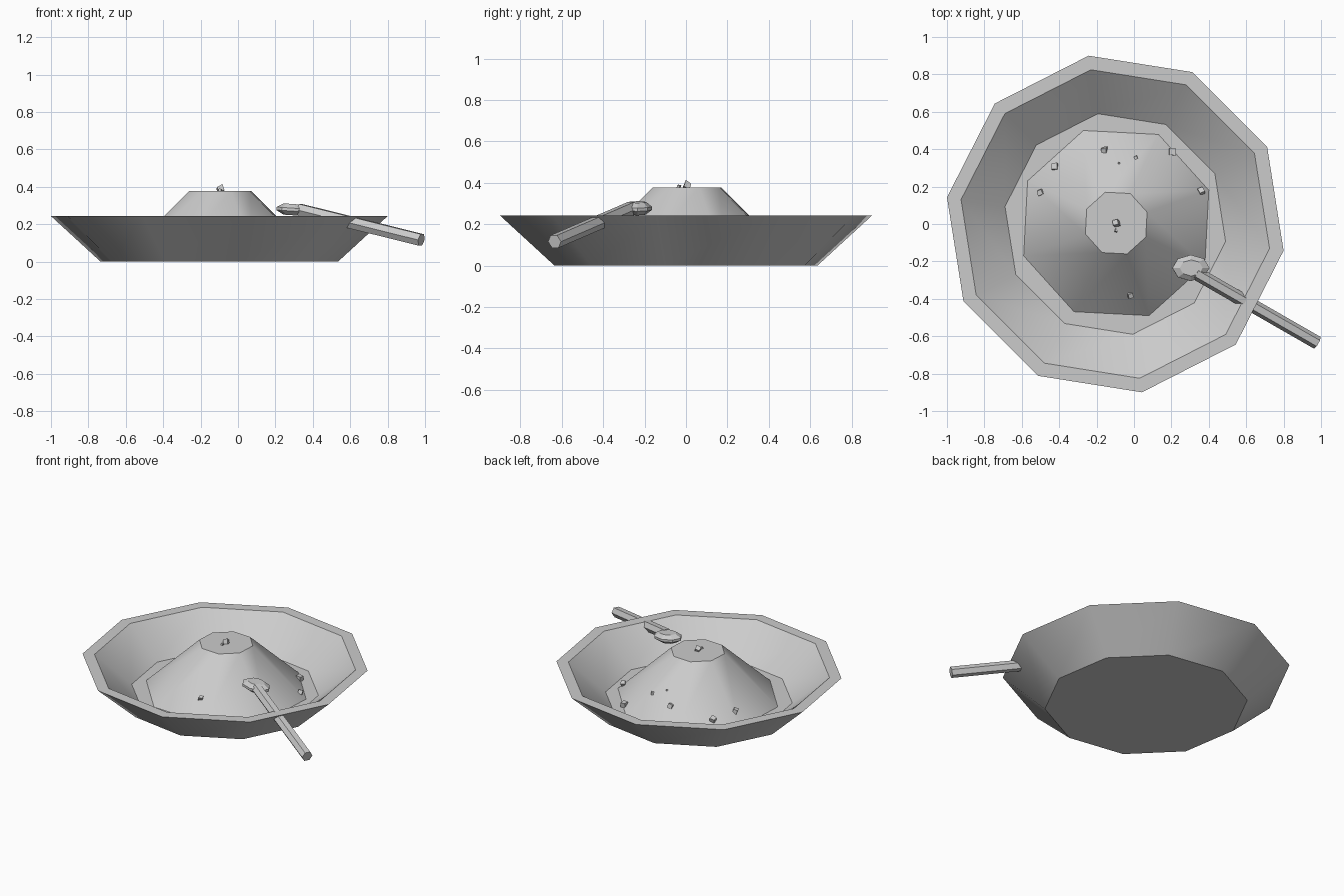
import bpy, bmesh, math, random
from mathutils import Vector

if "Cube" in bpy.data.objects:
    bpy.data.objects.remove(bpy.data.objects["Cube"], do_unlink=True)

random.seed(4)
grey = bpy.data.materials.new("plain grey")
grey.use_nodes = True
grey.diffuse_color = (0.6, 0.6, 0.6, 1)
grey.node_tree.nodes["Principled BSDF"].inputs["Base Color"].default_value = (0.6, 0.6, 0.6, 1)


def finish(name, bm, smooth=None):
    """Turn a bmesh into a named grey object."""
    bmesh.ops.recalc_face_normals(bm, faces=bm.faces)
    mesh = bpy.data.meshes.new(name)
    bm.to_mesh(mesh)
    bm.free()
    mesh.materials.append(grey)
    ob = bpy.data.objects.new(name, mesh)
    bpy.context.collection.objects.link(ob)
    if smooth:
        bpy.ops.object.select_all(action='DESELECT')
        ob.select_set(True)
        bpy.context.view_layer.objects.active = ob
        bpy.ops.object.shade_smooth_by_angle(angle=math.radians(smooth))
    return ob


def lathe(name, profile, sides, turn, smooth=None):
    """Stack polygon rings of (radius, height) and cap both ends."""
    bm = bmesh.new()
    rings = []
    for r, z in profile:
        angles = [math.radians(turn + 360 * k / sides) for k in range(sides)]
        rings.append([bm.verts.new((r * math.cos(a), r * math.sin(a), z)) for a in angles])
    for low, high in zip(rings, rings[1:]):
        for k in range(sides):
            n = (k + 1) % sides
            bm.faces.new((low[k], low[n], high[n], high[k]))
    bm.faces.new(rings[0])
    bm.faces.new(rings[-1])
    return finish(name, bm, smooth)


# Ten-sided bowl with a thick rim
bowl = lathe("bowl", [(0.643, 0), (0.911, 0.243), (0.835, 0.243), (0.597, 0.05)], 10, -9, 35)
bowl.location = (-0.1, 0, 0)

# Eight-sided mound of food with a flat top
CENTRE = Vector((-0.095, 0.005, 0))
BASE_R, TOP_R, BASE_Z, TOP_Z = 0.525, 0.175, 0.05, 0.378
mound = lathe("food_mound", [(BASE_R, BASE_Z), (TOP_R, TOP_Z)], 8, 19.5, 35)
mound.location = CENTRE


def mound_height(x, y):
    p = Vector((x, y, 0)) - CENTRE
    d = max(p.x * math.cos(a) + p.y * math.sin(a)
            for a in (math.radians(42 + 45 * k) for k in range(8)))
    t = (d / math.cos(math.pi / 8) - TOP_R) / (BASE_R - TOP_R)
    return TOP_Z + (BASE_Z - TOP_Z) * min(max(t, 0), 1)


# Small crumbs scattered over the mound: x, y, size
crumbs = [(-0.16, 0.395, 0.03), (-0.425, 0.305, 0.034), (-0.5, 0.17, 0.03),
          (0.205, 0.385, 0.036), (0.01, 0.355, 0.018), (-0.08, 0.325, 0.01),
          (0.36, 0.175, 0.032), (-0.02, -0.38, 0.026), (-0.095, 0.005, 0.034),
          (-0.095, -0.035, 0.016)]
for i, (x, y, size) in enumerate(crumbs):
    bm = bmesh.new()
    bmesh.ops.create_cube(bm, size=size)
    for v in bm.verts:
        v.co *= random.uniform(0.8, 1.1)
    crumb = finish(f"crumb_{i + 1}", bm)
    crumb.location = (x, y, mound_height(x, y) + size * 0.2)
    crumb.rotation_euler = [random.uniform(-0.5, 0.5) for _ in range(3)]

# Spoon handle running down through the rim
start, end = Vector((0.33, -0.262, 0.277)), Vector((0.98, -0.635, 0.116))
handle = lathe("spoon_handle", [(0.036, 0), (0.036, (end - start).length)], 6, 0)
handle.location = start
handle.rotation_euler = (end - start).to_track_quat('Z', 'Y').to_euler()

# Faceted spoon head
head = lathe("spoon_head", [(0.6, -0.03), (1, -0.008), (1, 0.008), (0.62, 0.03)], 8, 0)
head.scale = (0.099, 0.07, 1)
head.location = (0.304, -0.235, 0.277)
head.rotation_euler = (0, math.radians(4), 0)
